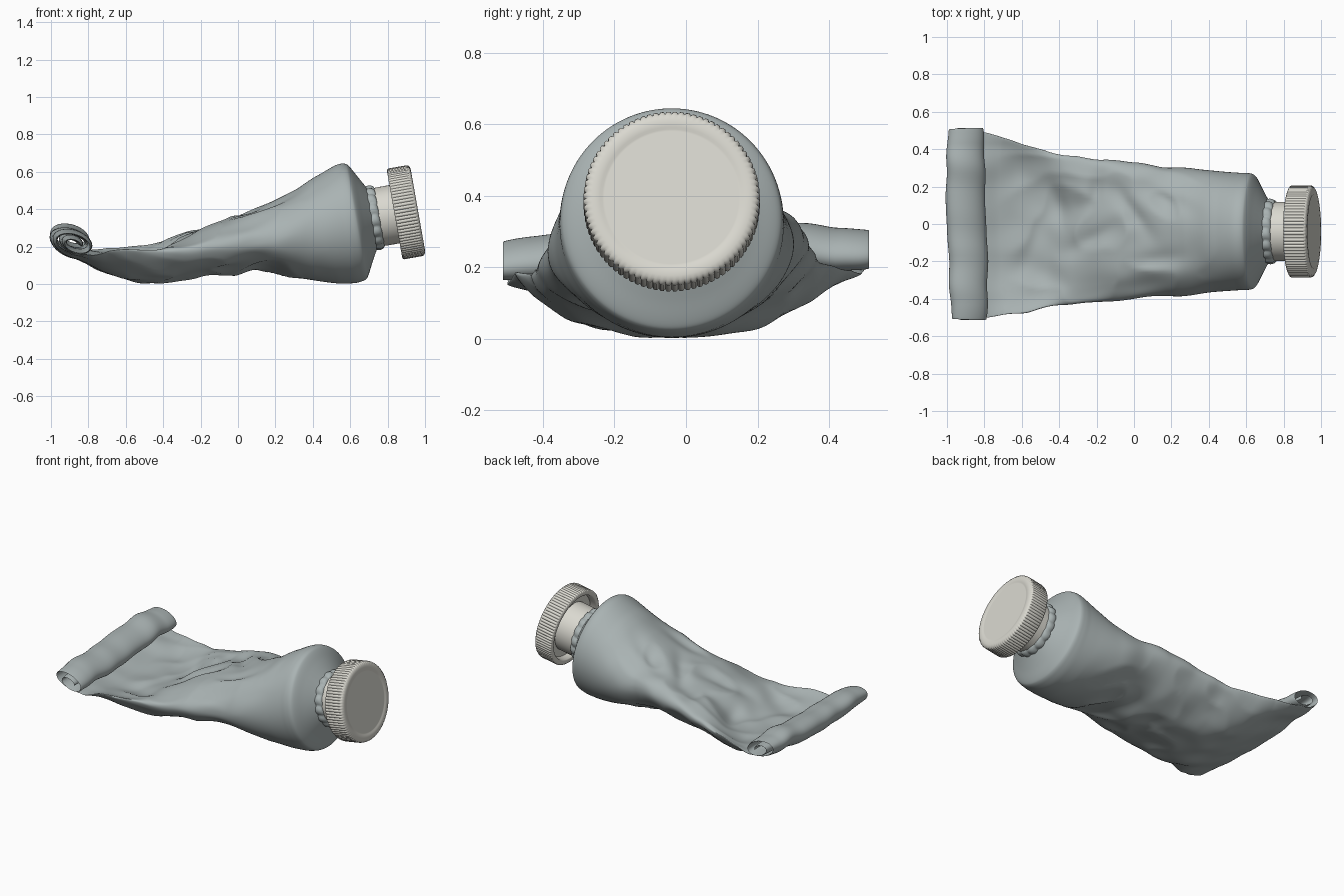
import bpy, bmesh, math
from mathutils import Vector, noise

if "Cube" in bpy.data.objects:
    bpy.data.objects.remove(bpy.data.objects["Cube"])

TAU = 2 * math.pi
AXIS_O = Vector((0.90, -0.04, 0.384))          # centre of the tilted cap
AX = Vector((0.985, 0, 0.174)).normalized()
UP = Vector((-AX.z, 0, AX.x))
SIDE = Vector((0, 1, 0))


def material(name, col):
    m = bpy.data.materials.new(name)
    m.diffuse_color = (*col, 1)
    m.use_nodes = True
    m.node_tree.nodes["Principled BSDF"].inputs["Base Color"].default_value = m.diffuse_color
    return m


def skin(name, rings, mat, angle, cap_ends=True):
    """Join closed rings of points into one smooth surface."""
    bm = bmesh.new()
    vr = [[bm.verts.new(p) for p in r] for r in rings]
    n = len(vr[0])
    for a, b in zip(vr, vr[1:]):
        for i in range(n):
            j = (i + 1) % n
            bm.faces.new((a[i], a[j], b[j], b[i]))
    if cap_ends:
        bm.faces.new(vr[0])
        bm.faces.new(vr[-1])
    bmesh.ops.remove_doubles(bm, verts=bm.verts, dist=1e-6)
    bmesh.ops.recalc_face_normals(bm, faces=bm.faces)
    me = bpy.data.meshes.new(name)
    bm.to_mesh(me)
    bm.free()
    ob = bpy.data.objects.new(name, me)
    bpy.context.collection.objects.link(ob)
    me.materials.append(mat)
    bpy.ops.object.select_all(action='DESELECT')
    bpy.context.view_layer.objects.active = ob
    ob.select_set(True)
    bpy.ops.object.shade_smooth_by_angle(angle=math.radians(angle))
    return ob


def lathe(name, profile, mat, n, wobble=lambda i, k: 0, angle=35):
    """Turn (along, radius) points about the cap axis."""
    rings = []
    for k, (a, r) in enumerate(profile):
        ring = []
        for i in range(n):
            t = TAU * i / n
            rr = r + wobble(i, k)
            ring.append(AXIS_O + AX * a + (SIDE * math.cos(t) + UP * math.sin(t)) * rr)
        rings.append(ring)
    return skin(name, rings, mat, angle, cap_ends=profile[0] != profile[-1])


grey = material("tube_grey", (0.40, 0.45, 0.45))
cream = material("cap_cream", (0.70, 0.69, 0.63))

# Squeezed tube: x, z, half thickness, y centre, half width, edge upturn
stations = [
    (0.725, 0.354, 0.150, -0.04, 0.150, 0), (0.712, 0.352, 0.172, -0.04, 0.172, 0),
    (0.675, 0.345, 0.240, -0.04, 0.240, 0), (0.648, 0.338, 0.292, -0.04, 0.290, 0),
    (0.632, 0.334, 0.312, -0.04, 0.307, 0), (0.600, 0.327, 0.320, -0.04, 0.313, 0),
    (0.560, 0.315, 0.316, -0.04, 0.314, 0), (0.450, 0.284, 0.284, -0.04, 0.322, 0),
    (0.300, 0.258, 0.228, -0.04, 0.338, 0), (0.150, 0.240, 0.172, -0.04, 0.350, 0),
    (0.000, 0.213, 0.152, -0.035, 0.365, 0), (-0.150, 0.183, 0.125, -0.035, 0.380, 0.01),
    (-0.300, 0.132, 0.102, -0.03, 0.395, 0.04), (-0.450, 0.086, 0.075, -0.03, 0.415, 0.09),
    (-0.600, 0.086, 0.056, -0.02, 0.445, 0.10), (-0.720, 0.108, 0.036, -0.012, 0.475, 0.08),
    (-0.800, 0.138, 0.022, -0.005, 0.495, 0.035)]
stations = [Vector(s) for s in stations]

path = []
for i in range(len(stations) - 1):
    p0, p1 = stations[max(i - 1, 0)], stations[i]
    p2, p3 = stations[i + 1], stations[min(i + 2, len(stations) - 1)]
    n = 6 if i < 6 else 14
    d = abs(p2[0] - p1[0])
    m1 = (p2 - p0) * (d / abs(p2[0] - p0[0]))
    m2 = (p3 - p1) * (d / abs(p3[0] - p1[0]))
    for k in range(n):
        t = k / n
        path.append(p1 * (2*t**3 - 3*t*t + 1) + m1 * (t**3 - 2*t*t + t)
                    + p2 * (3*t*t - 2*t**3) + m2 * (t**3 - t*t))
path.append(stations[-1])

# Rolled tail: flattened inward spiral
for k in range(100):
    turn = 1.8 * k / 99
    ang = math.radians(-75) - TAU * turn
    f = 1 - 0.42 * turn
    u, v = 0.118 * f * math.cos(ang), 0.068 * f * math.sin(ang)
    path.append(Vector((-0.880 + u + 0.2 * v, 0.231 + v - 0.28 * u, 0.0125, 0,
                        0.498 + 0.014 * min(turn * 2, 1), 0.025 * max(0, 1 - 3 * turn))))

# Pressed-in folds: x, y, direction, half length, half width, depth
folds = [(-0.02, 0.08, 2.2, 0.16, 0.045, 0.026), (-0.22, -0.08, 0.5, 0.17, 0.05, 0.022),
         (-0.42, 0.12, 1.9, 0.15, 0.05, 0.022), (0.12, -0.20, 0.1, 0.16, 0.05, 0.022),
         (0.18, 0.14, 2.7, 0.18, 0.05, 0.026), (-0.20, 0.20, 1.4, 0.12, 0.04, 0.026),
         (-0.55, -0.12, 1.1, 0.16, 0.05, 0.016), (0.34, 0.22, 0.2, 0.12, 0.04, 0.02)]


def step(a, b, x):
    t = min(max((x - a) / (b - a), 0), 1)
    return t * t * (3 - 2 * t)


def crumple(p, s, nrm, half):
    x, y = p.x, p.y
    soft = step(0.52, 0.15, x)
    roll = step(-0.55, -0.82, x)
    # the far edge of the flattened tube is lifted
    p.z += 0.065 * step(0.4, 0.0, x) * step(-0.65, -0.25, x) * step(0.08, 0.36, y)
    # both layers drift together
    p.z += 0.018 * soft * (1 - roll) * noise.noise(Vector((x * 5, y * 6, 3.1)))
    p.z += roll * (0.020 * y / 0.5 + 0.020 * noise.noise(Vector((1.7, y * 7, 0))))
    p.x += roll * (-0.013 * y / 0.5 + 0.014 * noise.noise(Vector((7.7, y * 6, 2))))
    # layers wrinkle on their own where the tube is full
    w = soft * (1 - roll) * min(half / 0.09, 1)
    ridge = abs(noise.noise(Vector((x * 4 + y * 2, y * 4 - x * 2, s * 1.5 + 9))))
    d = 0.012 - 0.045 * ridge
    if s > 0:
        for fx, fy, a, ln, wd, dp in folds:
            u = (x - fx) * math.cos(a) + (y - fy) * math.sin(a)
            v = (y - fy) * math.cos(a) - (x - fx) * math.sin(a)
            d -= dp * math.exp(-(u / ln) ** 2 - (v / wd) ** 2) * s
    p += nrm * (d * s * w)
    # pinched side edges
    p.y += (1 - abs(s)) * soft * (1 - roll) * 0.02 * noise.noise(Vector((x * 6, y * 2, 5)))
    p.z = max(p.z, 0.0)
    return p


N = 112
rings = []
for i, c in enumerate(path):
    a, b = path[max(i - 1, 0)], path[min(i + 1, len(path) - 1)]
    tan = Vector((b[0] - a[0], 0, b[1] - a[1])).normalized()
    tan = tan.lerp(-AX, step(0.40, 0.50, c[0])).normalized()   # shoulder keeps the cap tilt
    nrm = Vector((tan.z, 0, -tan.x))
    ring = []
    for k in range(N):
        t = TAU * k / N
        co, si = math.cos(t), math.sin(t)
        p = Vector((c[0], c[3] + c[4] * co, c[1])) + nrm * (c[2] * si + c[5] * co ** 4)
        ring.append(crumple(p, si, nrm, c[2]))
    rings.append(ring)
skin("squeezed_tube", rings, grey, 60)

# Nozzle and lumpy collar at its base
lathe("nozzle", [(-0.20, 0.155), (-0.125, 0.158), (-0.03, 0.158), (-0.03, 0.10)], cream, 64)
collar = [(-0.175 + 0.030 * math.cos(TAU * k / 16), 0.150 + 0.020 * math.sin(TAU * k / 16))
          for k in range(16)]
collar.append(collar[0])
lathe("nozzle_collar", collar, grey, 160,
      lambda i, k: 0.010 * abs(math.sin(i / 160 * TAU * 8 + 0.9 * math.sin(k * TAU / 16)))
      - 0.004, 60)

# Ribbed screw cap, hollow at the back, shallow disc on the front
cap = [(-0.025, 0.150), (-0.025, 0.205), (-0.060, 0.212), (-0.064, 0.218), (-0.064, 0.236),
       (-0.060, 0.242), (-0.054, 0.244), (0.044, 0.244), (0.053, 0.241), (0.060, 0.233),
       (0.063, 0.222), (0.063, 0.200), (0.060, 0.194), (0.060, 0.188), (0.060, 0.02)]
lathe("screw_cap", cap, cream, 84 * 4,
      lambda i, k: (-0.0035 if i % 4 == 0 else 0.0025) if 5 <= k <= 8 else 0, 60)
